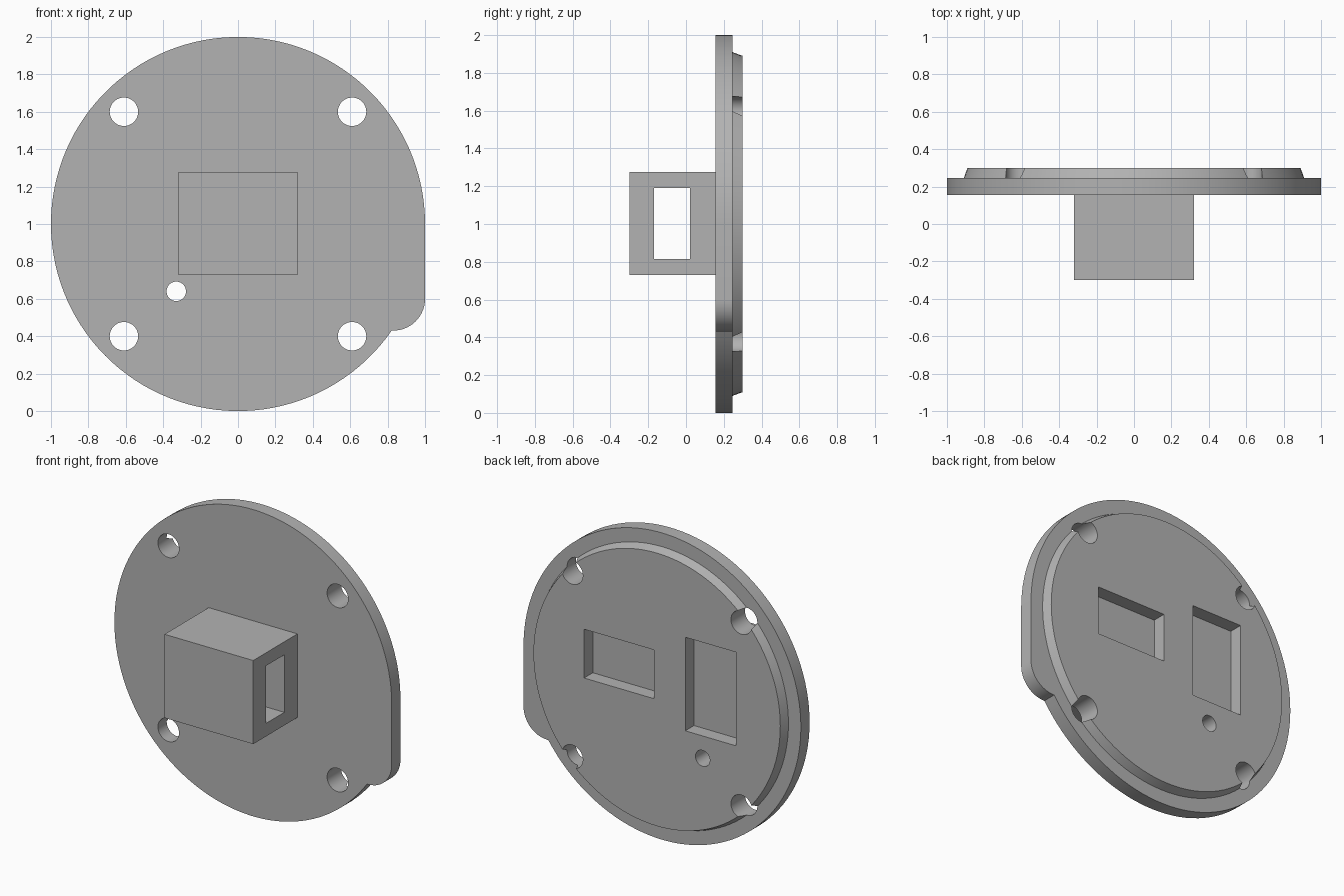
import bpy, bmesh
from math import cos, sin, pi, radians, sqrt

cube = bpy.data.objects.get("Cube")
if cube:
    bpy.data.objects.remove(cube, do_unlink=True)

grey = bpy.data.materials.new("plain grey")
grey.use_nodes = True
grey.diffuse_color = (0.45, 0.45, 0.45, 1)
grey.node_tree.nodes["Principled BSDF"].inputs["Base Color"].default_value = (0.45, 0.45, 0.45, 1)

CENTRE_Z = 1.0  # all outlines are drawn around the centre of the disc


def arc(cx, cz, r, start, end, steps):
    """Points along an arc in the x-z plane, angles in degrees."""
    angles = [radians(start + (end - start) * i / steps) for i in range(steps + 1)]
    return [(cx + r * cos(a), cz + r * sin(a)) for a in angles]


def circle(cx, cz, r, steps):
    return arc(cx, cz, r, 0, 360, steps)[:-1]


def rectangle(x0, x1, z0, z1):
    return [(x0, z0), (x1, z0), (x1, z1), (x0, z1)]


def prism(name, outline, y0, y1, taper=1.0):
    """Solid made by sweeping an x-z outline from y0 to y1."""
    bm = bmesh.new()
    front = [bm.verts.new((x, y0, z)) for x, z in outline]
    back = [bm.verts.new((x * taper, y1, z * taper)) for x, z in outline]
    bm.faces.new(front)
    bm.faces.new(back[::-1])
    n = len(outline)
    for i in range(n):
        j = (i + 1) % n
        bm.faces.new((front[i], back[i], back[j], front[j]))
    bmesh.ops.recalc_face_normals(bm, faces=bm.faces)
    mesh = bpy.data.meshes.new(name)
    bm.to_mesh(mesh)
    bm.free()
    mesh.materials.append(grey)
    obj = bpy.data.objects.new(name, mesh)
    obj.location.z = CENTRE_Z
    bpy.context.collection.objects.link(obj)
    return obj


def combine(target, tool, operation):
    """Apply a boolean and discard the tool object."""
    tool.hide_render = True
    bpy.context.view_layer.update()
    mod = target.modifiers.new("boolean", "BOOLEAN")
    mod.operation = operation
    mod.solver = "EXACT"
    mod.object = tool
    bpy.context.view_layer.objects.active = target
    bpy.ops.object.modifier_apply(modifier=mod.name)
    bpy.data.objects.remove(tool, do_unlink=True)


def smooth(obj):
    bpy.ops.object.select_all(action="DESELECT")
    obj.select_set(True)
    bpy.context.view_layer.objects.active = obj
    bpy.ops.object.shade_smooth_by_angle(angle=radians(25))


# Round plate with a straight-sided, rounded tab on its lower left
TAB_R = 0.17
tab_z = -0.57
meet = -sqrt(1 - tab_z ** 2)
meet_angle = 360 - 34.75
outline = arc(0, 0, 1, 0, meet_angle, 110)
outline += arc(1 - TAB_R, tab_z + TAB_R, TAB_R, -90, 0, 14)
plate = prism("cover_plate", outline, 0.155, 0.245)

# Raised, slightly tapered disc on the back
raised = prism("raised_disc", circle(0, 0, 0.925, 120), 0.205, 0.30, 0.89 / 0.925)
combine(plate, raised, "UNION")

# Four screw holes near the rim and one small hole
holes = [(sx * 0.61, sz * 0.6, 0.076) for sx in (-1, 1) for sz in (-1, 1)]
holes.append((-0.33, -0.36, 0.052))
for x, z, r in holes:
    combine(plate, prism("hole_cutter", circle(x, z, r, 40), 0, 0.5), "DIFFERENCE")

# Two blind pockets in the back
for box in (rectangle(0.02, 0.525, -0.065, 0.253), rectangle(-0.57, -0.205, -0.214, 0.396)):
    combine(plate, prism("pocket_cutter", box, 0.21, 0.5), "DIFFERENCE")
smooth(plate)

# Front block with a slot running from side to side
block = prism("front_block", rectangle(-0.32, 0.32, -0.27, 0.275), -0.30, 0.17)
slot = prism("slot_cutter", rectangle(-0.6, 0.6, -0.185, 0.19), -0.17, 0.02)
combine(block, slot, "DIFFERENCE")
